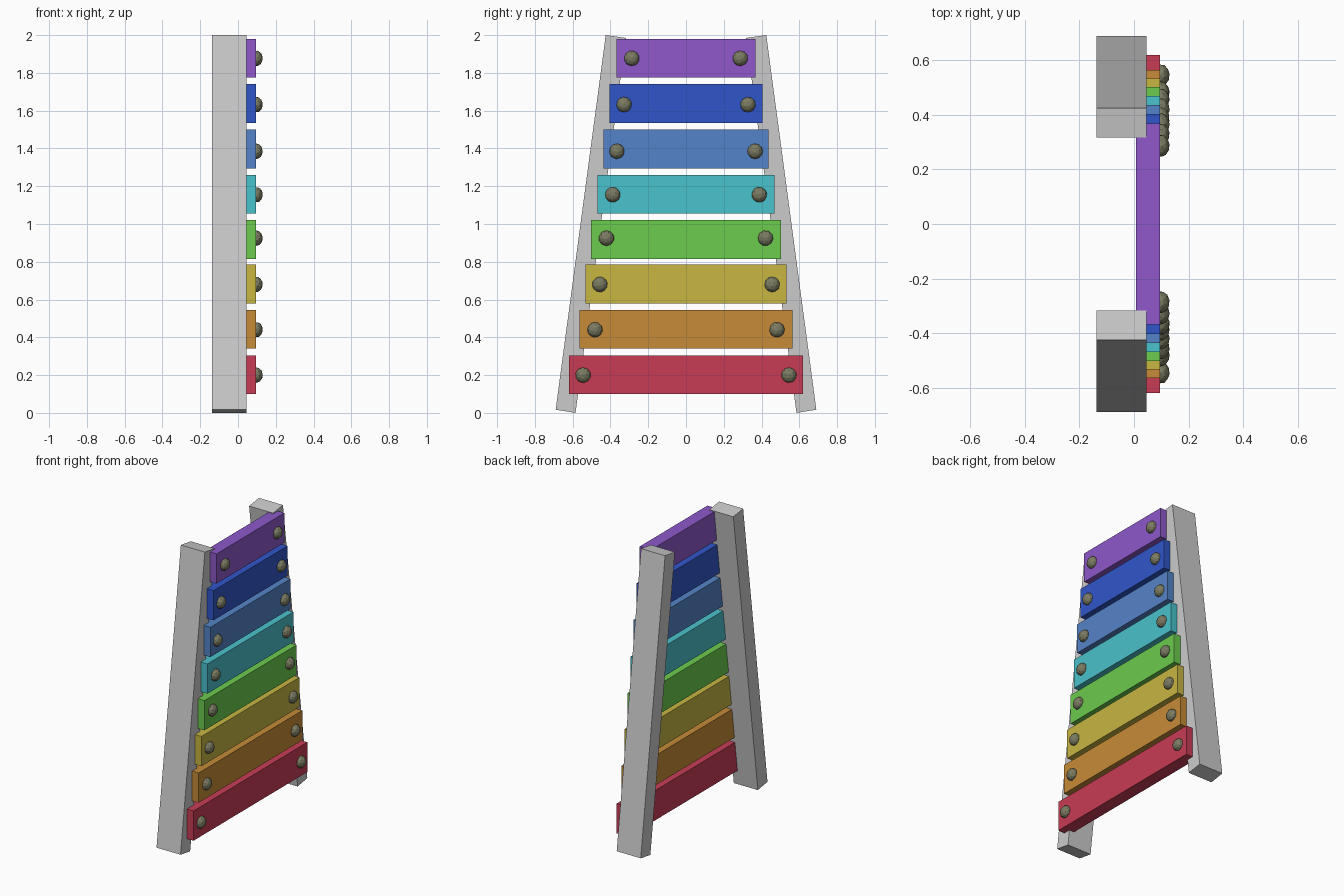
import bpy, bmesh, random
from mathutils import Euler

if "Cube" in bpy.data.objects:
    bpy.data.objects.remove(bpy.data.objects["Cube"])

random.seed(4)


def material(name, rgb):
    m = bpy.data.materials.new(name)
    lin = [(c / 255 / 12.92) if c < 11 else ((c / 255 + 0.055) / 1.055) ** 2.4 for c in rgb]
    m.diffuse_color = (*lin, 1)
    m.use_nodes = True
    m.node_tree.nodes["Principled BSDF"].inputs["Base Color"].default_value = m.diffuse_color
    return m


def add_object(name, bm, mat=None):
    bmesh.ops.recalc_face_normals(bm, faces=bm.faces)
    mesh = bpy.data.meshes.new(name)
    bm.to_mesh(mesh)
    bm.free()
    ob = bpy.data.objects.new(name, mesh)
    bpy.context.collection.objects.link(ob)
    if mat:
        mesh.materials.append(mat)
    return ob


def prism(name, profile, x0, x1, mat=None):
    """Extrude a (y, z) outline from x0 to x1."""
    bm = bmesh.new()
    face = bm.faces.new([bm.verts.new((x0, y, z)) for y, z in profile])
    ext = bmesh.ops.extrude_face_region(bm, geom=[face])
    verts = [g for g in ext["geom"] if isinstance(g, bmesh.types.BMVert)]
    bmesh.ops.translate(bm, verts=verts, vec=(x1 - x0, 0, 0))
    return add_object(name, bm, mat)


def knob(name, x, y, z, mat):
    """Faceted bolt head, turned at random."""
    bm = bmesh.new()
    bmesh.ops.create_icosphere(bm, subdivisions=2, radius=0.041)
    turn = Euler([random.uniform(0, 6.28) for _ in range(3)]).to_matrix()
    bmesh.ops.rotate(bm, verts=bm.verts, matrix=turn)
    bmesh.ops.scale(bm, verts=bm.verts, vec=(0.8, 1, 1))
    bmesh.ops.translate(bm, verts=bm.verts, vec=(x, y, z))
    return add_object(name, bm, mat)


# leaning side posts
for side, s in (("left", -1), ("right", 1)):
    prism(f"post_{side}", [(s * 0.585, 0.0), (s * 0.69, 0.017),
                           (s * 0.425, 2.0), (s * 0.318, 1.985)], -0.138, 0.045)

# coloured bars: name, colour, bottom z, half width, bolt y, bolt z
bars = [
    ("red", (200, 60, 86), 0.10, 0.62, 0.545, 0.20),
    ("orange", (198, 139, 55), 0.34, 0.564, 0.482, 0.44),
    ("yellow", (200, 182, 66), 0.58, 0.533, 0.456, 0.68),
    ("green", (108, 204, 78), 0.815, 0.502, 0.421, 0.925),
    ("cyan", (74, 194, 204), 1.055, 0.469, 0.388, 1.155),
    ("light_blue", (84, 132, 200), 1.295, 0.437, 0.366, 1.385),
    ("blue", (48, 86, 202), 1.535, 0.404, 0.328, 1.632),
    ("purple", (142, 88, 202), 1.775, 0.369, 0.287, 1.877),
]
olive = material("bolt_olive", (122, 122, 98))
for name, rgb, z, w, by, bz in bars:
    prism(f"bar_{name}", [(-w, z), (w, z), (w, z + 0.205), (-w, z + 0.205)],
          0.008, 0.095, material(f"bar_{name}", rgb))
    for side, s in (("left", -1), ("right", 1)):
        knob(f"bolt_{name}_{side}", 0.098, s * by, bz, olive)
